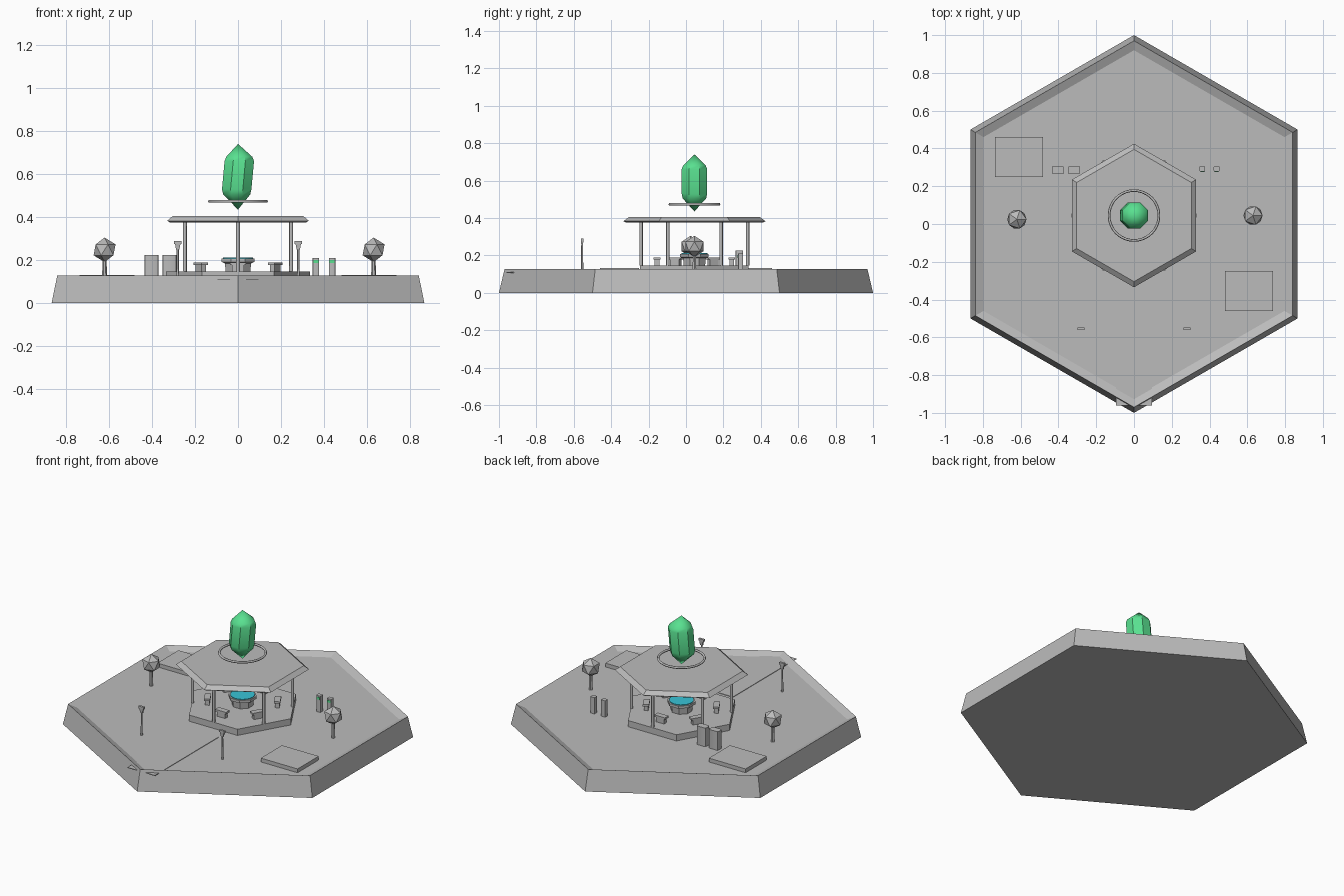
import bpy, bmesh, math
from mathutils import Vector, Matrix

cube = bpy.data.objects.get("Cube")
if cube:
    bpy.data.objects.remove(cube, do_unlink=True)


def material(name, rgb):
    m = bpy.data.materials.new(name)
    m.use_nodes = True
    m.diffuse_color = (*rgb, 1)
    m.node_tree.nodes["Principled BSDF"].inputs["Base Color"].default_value = (*rgb, 1)
    return m


GREY = material("stone grey", (0.5, 0.5, 0.5))
GREEN = material("crystal green", (0.1, 0.75, 0.28))
CYAN = material("water cyan", (0.04, 0.55, 0.68))
FLOOR, DECK, MID = 0.108, 0.147, 0.045


def finish(name, bm, mat, loc=(0, 0, 0), turn=0, smooth=None):
    bmesh.ops.recalc_face_normals(bm, faces=bm.faces)
    me = bpy.data.meshes.new(name)
    bm.to_mesh(me)
    bm.free()
    ob = bpy.data.objects.new(name, me)
    bpy.context.collection.objects.link(ob)
    ob.location = loc
    ob.rotation_euler.z = turn
    me.materials.append(mat)
    if smooth:
        bpy.ops.object.select_all(action='DESELECT')
        ob.select_set(True)
        bpy.context.view_layer.objects.active = ob
        bpy.ops.object.shade_smooth_by_angle(angle=math.radians(smooth))
    return ob


def lathe(name, profile, sides, mat, loc=(0, 0, 0), start=0, smooth=None, lean=0):
    """Turn (radius, z) pairs around z; radius 0 makes a tip."""
    bm = bmesh.new()
    rings = []
    zc = (profile[0][1] + profile[-1][1]) / 2
    for r, z in profile:
        if r == 0:
            rings.append([bm.verts.new((0, 0, z))])
            continue
        shift = lean * (1 if z > zc else -1)
        angles = [start + math.tau * i / sides for i in range(sides)]
        rings.append([bm.verts.new((r * math.cos(a) + shift, r * math.sin(a), z)) for a in angles])
    for a, b in zip(rings, rings[1:]):
        for i in range(sides):
            j = (i + 1) % sides
            if len(a) == 1:
                bm.faces.new((a[0], b[j], b[i]))
            elif len(b) == 1:
                bm.faces.new((a[i], a[j], b[0]))
            else:
                bm.faces.new((a[i], a[j], b[j], b[i]))
    for ring in (rings[0], rings[-1]):
        if len(ring) > 1:
            bm.faces.new(ring)
    return finish(name, bm, mat, loc, 0, smooth)


def box(name, size, loc, mat=GREY, turn=0, bevel=0, flare=1):
    """Box standing on loc; flare scales its top."""
    bm = bmesh.new()
    bmesh.ops.create_cube(bm, size=1)
    for v in bm.verts:
        k = flare if v.co.z > 0 else 1
        v.co = Vector((v.co.x * size[0] * k, v.co.y * size[1] * k, (v.co.z + 0.5) * size[2]))
    if bevel:
        upright = [e for e in bm.edges if abs(e.verts[0].co.z - e.verts[1].co.z) > size[2] / 2]
        bmesh.ops.bevel(bm, geom=upright, offset=bevel, segments=2, affect='EDGES', profile=0.5)
    return finish(name, bm, mat, loc, turn, 40 if bevel else None)


UP = math.pi / 2

# Island slab with a low rim around a slightly sunken floor
lathe("island_base", [(1, 0), (0.97, 0.128), (0.92, FLOOR)], 6, GREY, start=UP)
box("entry_path", (0.19, 0.63, 0.004), (0, -0.645, FLOOR - 0.001))
for side, name in ((-1, "back_pad"), (1, "front_pad")):
    box(name, (0.255, 0.21, 0.024), (side * 0.608, -side * 0.355, FLOOR))

# Pavilion: deck, six posts and a chamfered roof
lathe("pavilion_deck", [(0.335, FLOOR), (0.335, DECK)], 6, GREY, (0, MID, 0))
for i in range(6):
    a = UP + i * math.pi / 3
    lathe("roof_post", [(0.009, DECK), (0.009, 0.385)], 8, GREY,
          (0.285 * math.cos(a), MID + 0.285 * math.sin(a), 0), smooth=50)
lathe("pavilion_roof", [(0.365, 0.375), (0.38, 0.383), (0.35, 0.405)], 6, GREY, (0, MID, 0), UP)

# Ring and floating crystal above the roof
bm = bmesh.new()
SEG, TUBE = 40, 6
grid = []
for i in range(SEG):
    spin = Matrix.Rotation(math.tau * i / SEG, 3, 'Z')
    grid.append([bm.verts.new(spin @ Vector((0.132 + 0.007 * math.cos(math.tau * j / TUBE), 0,
                                              0.007 * math.sin(math.tau * j / TUBE))))
                 for j in range(TUBE)])
for i in range(SEG):
    for j in range(TUBE):
        k, m = (i + 1) % SEG, (j + 1) % TUBE
        bm.faces.new((grid[i][j], grid[k][j], grid[k][m], grid[i][m]))
finish("halo_ring", bm, GREY, (0, MID, 0.473), smooth=70)
lathe("crystal", [(0, 0.435), (0.068, 0.505), (0.074, 0.53), (0.074, 0.66), (0.066, 0.68), (0, 0.74)],
      8, GREEN, (0, MID, 0), math.pi / 8, 40, lean=0.006)

# Fountain with a water surface
lathe("fountain_basin", [(0.062, DECK), (0.066, 0.185), (0.082, 0.192), (0.082, 0.208)],
      8, GREY, (0, MID, 0), math.pi / 8)
lathe("fountain_water", [(0.07, 0.206), (0.07, 0.212)], 24, CYAN, (0, MID, 0))

# Six benches facing the fountain
for i in range(6):
    a = math.pi / 6 + i * math.pi / 3
    x, y = 0.2 * math.cos(a), MID + 0.2 * math.sin(a)
    box("bench_foot", (0.055, 0.025, 0.032), (x, y, DECK), turn=a + UP)
    box("bench_seat", (0.075, 0.036, 0.012), (x, y, 0.178), turn=a + UP)

# Trees with faceted crowns
for name, x, y in (("right", -0.62, 0.025), ("left", 0.63, 0.045)):
    lathe(name + "_tree_trunk", [(0.012, FLOOR), (0.009, 0.21)], 6, GREY, (x, y, 0))
    bm = bmesh.new()
    bmesh.ops.create_icosphere(bm, subdivisions=1, radius=0.057)
    finish(name + "_tree_crown", bm, GREY, (x, y, 0.248))

# Lamps either side of the path
for x in (-0.28, 0.28):
    lathe("lamp_pole", [(0.006, FLOOR), (0.005, 0.26)], 8, GREY, (x, -0.555, 0), smooth=50)
    box("lamp_neck", (0.016, 0.008, 0.027), (x, -0.555, 0.25), flare=1.6)
    box("lamp_head", (0.036, 0.014, 0.014), (x, -0.555, 0.276))

# Lockers and small terminals with lit strips
for x in (-0.4025, -0.3175):
    box("locker", (0.065, 0.042, 0.117), (x, 0.285, FLOOR), bevel=0.008)
for x in (0.362, 0.437):
    box("terminal", (0.03, 0.027, 0.102), (x, 0.292, FLOOR), bevel=0.004)
    box("terminal_screen", (0.022, 0.004, 0.014), (x, 0.278, 0.187), GREEN)
